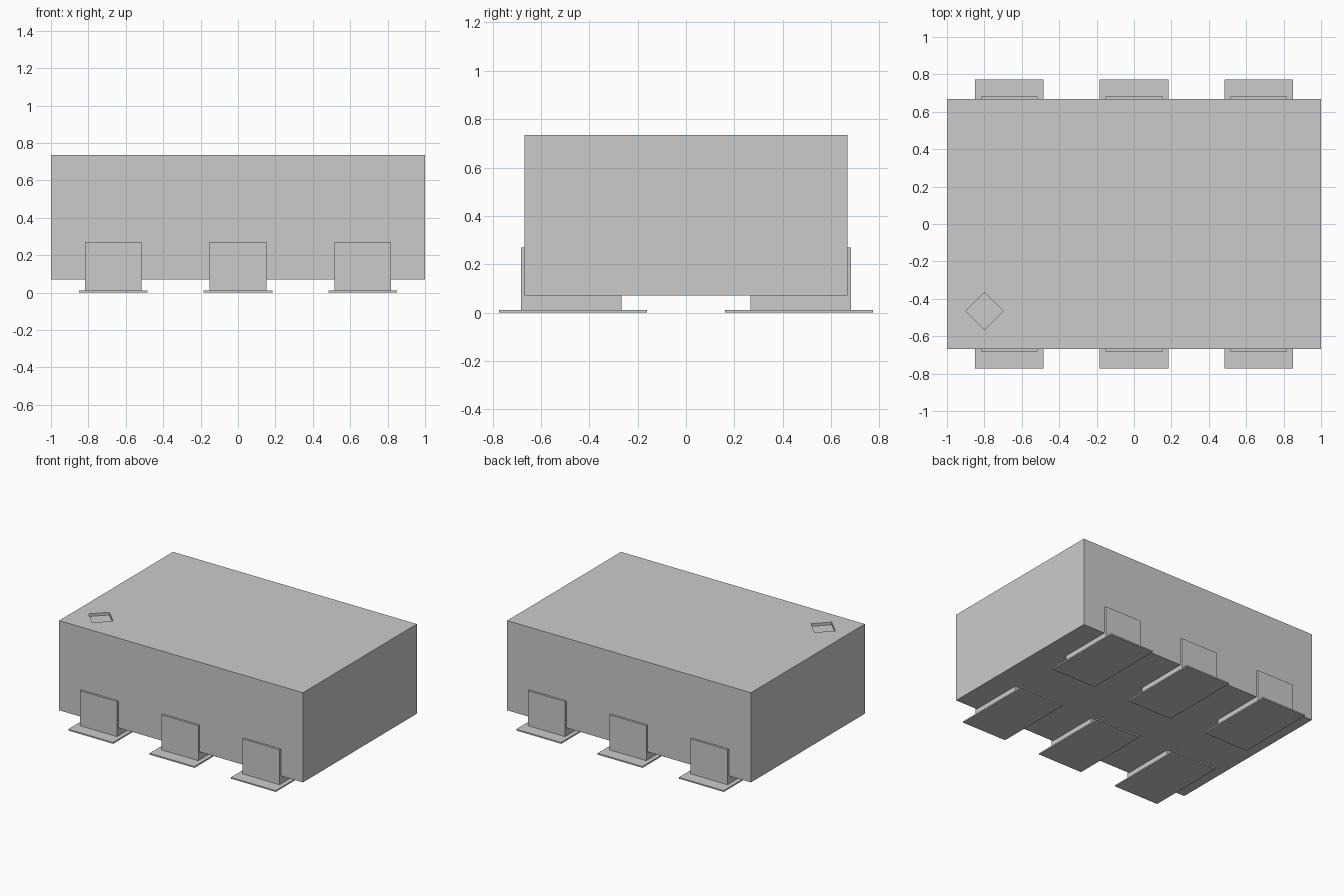
import bpy
import bmesh
from mathutils import Matrix, Vector

cube = bpy.data.objects.get("Cube")
if cube:
    bpy.data.objects.remove(cube, do_unlink=True)

grey = bpy.data.materials.new("plain grey")
grey.use_nodes = True
grey.diffuse_color = (0.6, 0.6, 0.6, 1)
grey.node_tree.nodes["Principled BSDF"].inputs["Base Color"].default_value = (0.6, 0.6, 0.6, 1)


def finish(name, bm):
    mesh = bpy.data.meshes.new(name)
    bm.to_mesh(mesh)
    bm.free()
    mesh.materials.append(grey)
    obj = bpy.data.objects.new(name, mesh)
    bpy.context.collection.objects.link(obj)
    return obj


def box(name, low, high):
    low, high = Vector(low), Vector(high)
    bm = bmesh.new()
    matrix = Matrix.Translation((low + high) / 2) @ Matrix.Diagonal((high - low).to_4d())
    bmesh.ops.create_cube(bm, size=1, matrix=matrix)
    return finish(name, bm)


# Case
TOP = 0.735
case = box("case", (-1, -0.667, 0.07), (1, 0.667, TOP))

# Shallow diamond recess marking one corner of the lid
bm = bmesh.new()
bmesh.ops.create_cone(bm, cap_ends=True, segments=4, radius1=0.1, radius2=0.1,
                      depth=0.04, matrix=Matrix.Translation((-0.8, -0.465, TOP)))
cutter = finish("recess_cutter", bm)
cutter.hide_render = True
cutter.hide_viewport = True
recess = case.modifiers.new("corner_recess", "BOOLEAN")
recess.operation = "DIFFERENCE"
recess.solver = "EXACT"
recess.object = cutter

# Three contacts along each long side, each on a thin foot plate
for side, word in ((-1, "front"), (1, "back")):
    for x, place in ((-0.667, "right"), (0, "middle"), (0.667, "left")):
        y0, y1 = sorted((side * 0.267, side * 0.682))
        box(f"{word}_{place}_contact", (x - 0.152, y0, 0.01), (x + 0.152, y1, 0.27))
        y0, y1 = sorted((side * 0.162, side * 0.773))
        box(f"{word}_{place}_foot_plate", (x - 0.184, y0, 0), (x + 0.184, y1, 0.01))
